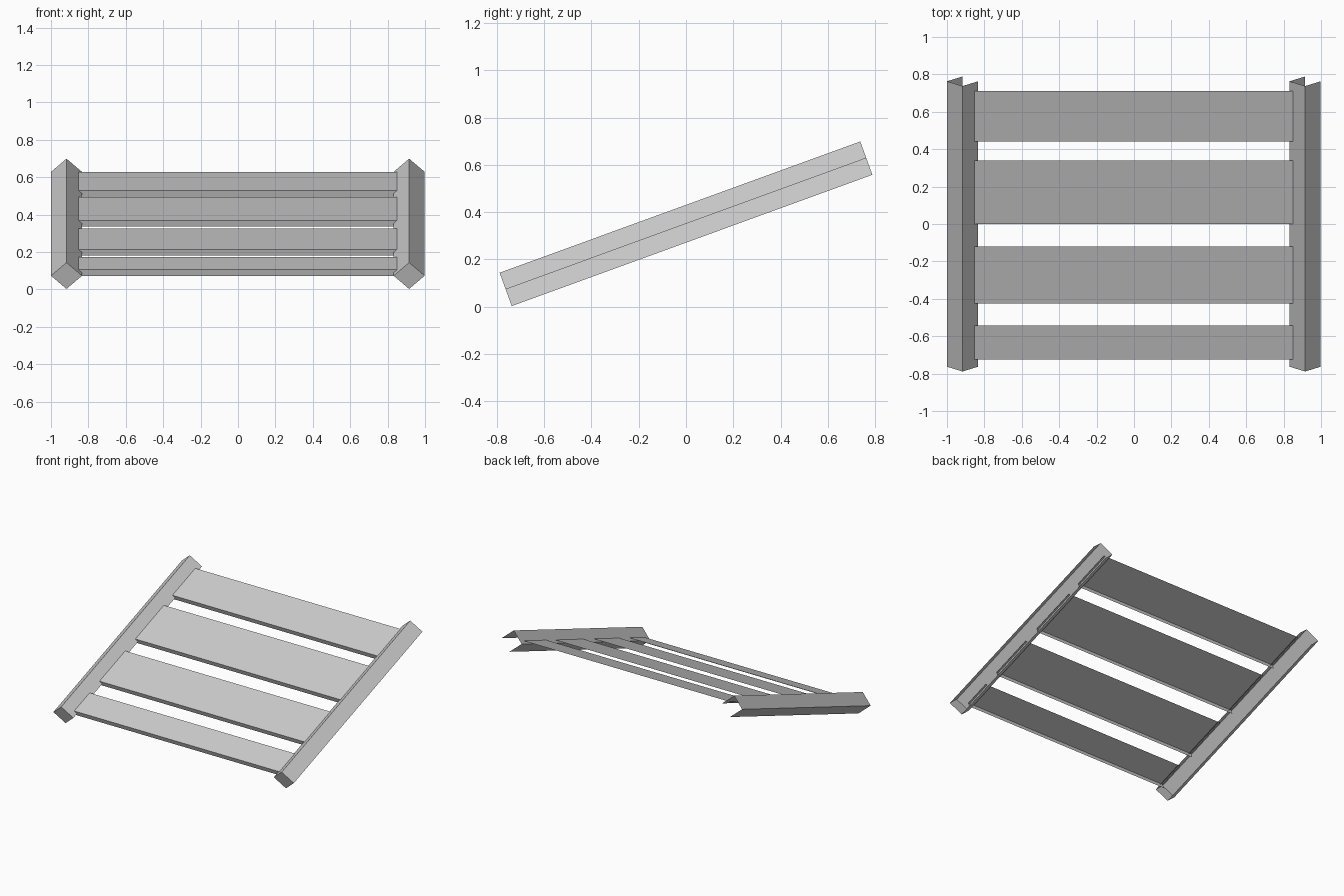
import bpy, bmesh
from math import radians, cos

cube = bpy.data.objects.get("Cube")
if cube:
    bpy.data.objects.remove(cube, do_unlink=True)

SLOPE = radians(20)
HEIGHT = 0.351          # height of the middle of the sloping frame
HALF_LENGTH = 0.812
HALF_W, HALF_H = 0.083, 0.075
LIP = 0.0175            # slat top sits this far above the frame plane

grey = bpy.data.materials.new("plain grey")
grey.use_nodes = True
colour = (0.6, 0.6, 0.6, 1)
grey.diffuse_color = colour
grey.node_tree.nodes["Principled BSDF"].inputs["Base Color"].default_value = colour


def sheet(name, profile, axis, start, end, x=0, cap=False):
    """Extrude an open profile along x or the slope; tilt it into the frame."""
    bm = bmesh.new()

    def ring(t):
        if axis == "x":
            return [bm.verts.new((t, a, b)) for a, b in profile]
        return [bm.verts.new((a, t, b)) for a, b in profile]

    first, last = ring(start), ring(end)
    for i in range(len(profile) - 1):
        bm.faces.new((first[i], first[i + 1], last[i + 1], last[i]))
    if cap:
        bm.faces.new(first[::-1])
    mesh = bpy.data.meshes.new(name)
    bm.to_mesh(mesh)
    bm.free()
    mesh.materials.append(grey)
    obj = bpy.data.objects.new(name, mesh)
    obj.location = (x, 0, HEIGHT)
    obj.rotation_euler.x = SLOPE
    bpy.context.collection.objects.link(obj)
    return obj


# Rails: diamond channels, open on the lower +x side and at the back
diamond = [(0, -HALF_H), (-HALF_W, 0), (0, HALF_H), (HALF_W, 0)]
for name, x in (("right_rail", -0.917), ("left_rail", 0.915)):
    sheet(name, diamond, "slope", -HALF_LENGTH, HALF_LENGTH, x, cap=True)

# Slats: flat treads with a folded front lip
spans = [(-0.725, -0.542), (-0.425, -0.12), (0.0, 0.34), (0.44, 0.712)]
for n, (front, back) in enumerate(spans, 1):
    v0, v1 = [(y + 0.006) / cos(SLOPE) for y in (front, back)]
    sheet(f"slat_{n}", [(v0, -LIP), (v0, LIP), (v1, LIP)], "x", -0.865, 0.865)
